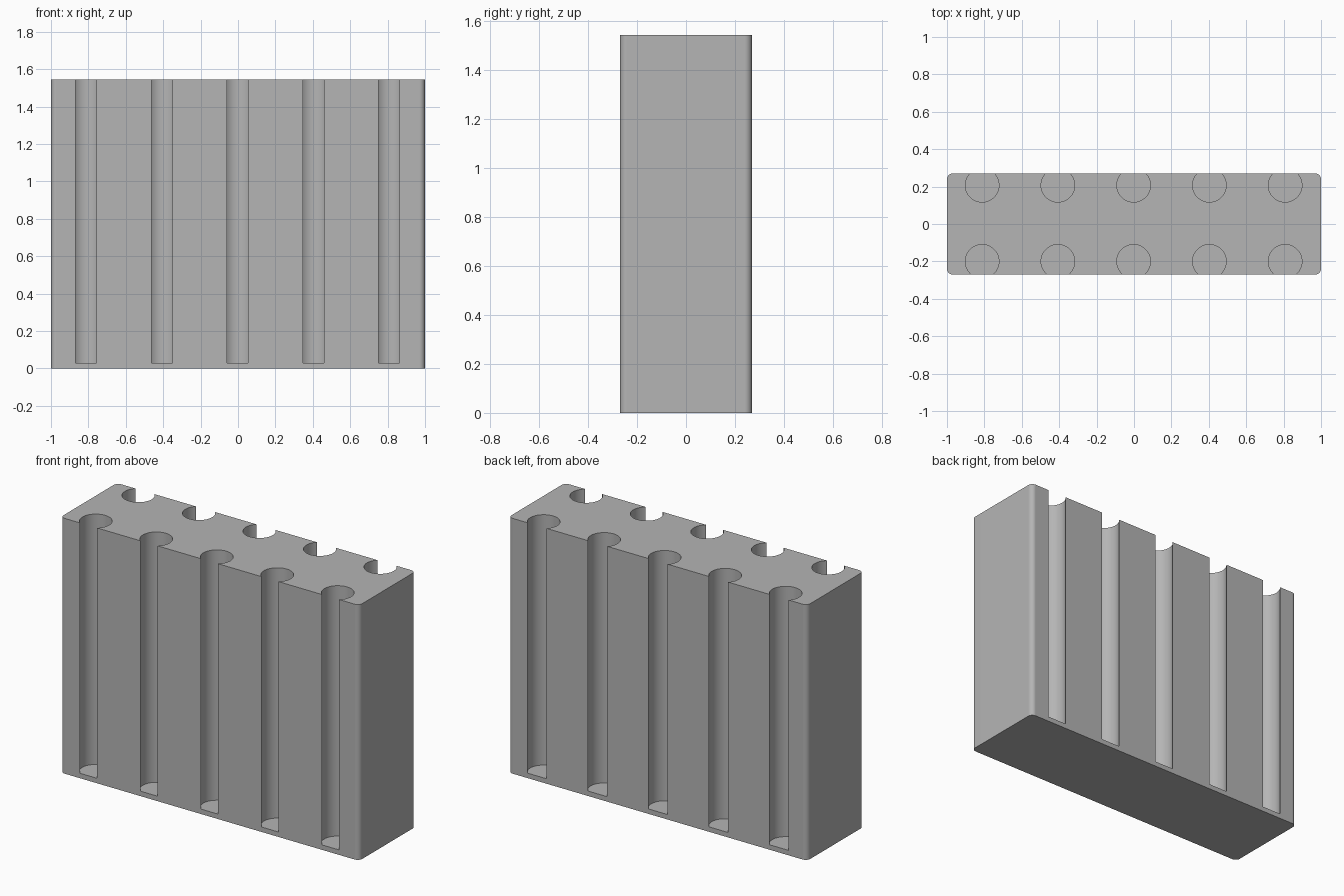
import bpy
import bmesh
import math
from mathutils import Matrix

WIDTH, DEPTH, HEIGHT = 2.0, 0.54, 1.545
FLOOR, RADIUS, PITCH = 0.03, 0.09, 0.405

default = bpy.data.objects.get("Cube")
if default:
    bpy.data.objects.remove(default, do_unlink=True)


def make_object(name, bm):
    mesh = bpy.data.meshes.new(name)
    bm.normal_update()
    bm.to_mesh(mesh)
    bm.free()
    obj = bpy.data.objects.new(name, mesh)
    bpy.context.collection.objects.link(obj)
    return obj


# Grey material
grey = bpy.data.materials.new("light grey")
grey.use_nodes = True
colour = (0.46, 0.46, 0.46, 1)
grey.diffuse_color = colour
grey.node_tree.nodes["Principled BSDF"].inputs["Base Color"].default_value = colour

# Block with rounded vertical corners
bm = bmesh.new()
bmesh.ops.create_cube(bm, size=1, matrix=Matrix.Translation((0, 0, HEIGHT / 2))
                      @ Matrix.Diagonal((WIDTH, DEPTH, HEIGHT, 1)))
corners = [e for e in bm.edges if abs(e.verts[0].co.z - e.verts[1].co.z) > 1]
bmesh.ops.bevel(bm, geom=corners, offset=0.03, segments=6, profile=0.5, affect='EDGES')
block = make_object("slotted_block", bm)
block.data.materials.append(grey)

# Two rows of round bores that break through the front and back walls
bm = bmesh.new()
length = HEIGHT + 0.1 - FLOOR
for y in (-0.2, 0.207):
    for i in range(-2, 3):
        bmesh.ops.create_cone(bm, cap_ends=True, segments=48, radius1=RADIUS,
                              radius2=RADIUS, depth=length,
                              matrix=Matrix.Translation((i * PITCH - 0.002, y, FLOOR + length / 2)))
cutter = make_object("bore_cutters", bm)
cutter.hide_render = True

cut = block.modifiers.new("bores", 'BOOLEAN')
cut.operation = 'DIFFERENCE'
cut.solver = 'EXACT'
cut.object = cutter

# Apply the cut, then shade curved walls smooth with crisp edges
bpy.ops.object.select_all(action='DESELECT')
block.select_set(True)
bpy.context.view_layer.objects.active = block
bpy.ops.object.modifier_apply(modifier=cut.name)
bpy.data.objects.remove(cutter, do_unlink=True)
bpy.ops.object.shade_smooth_by_angle(angle=math.radians(30))
weighted = block.modifiers.new("clean normals", 'WEIGHTED_NORMAL')
weighted.keep_sharp = True
